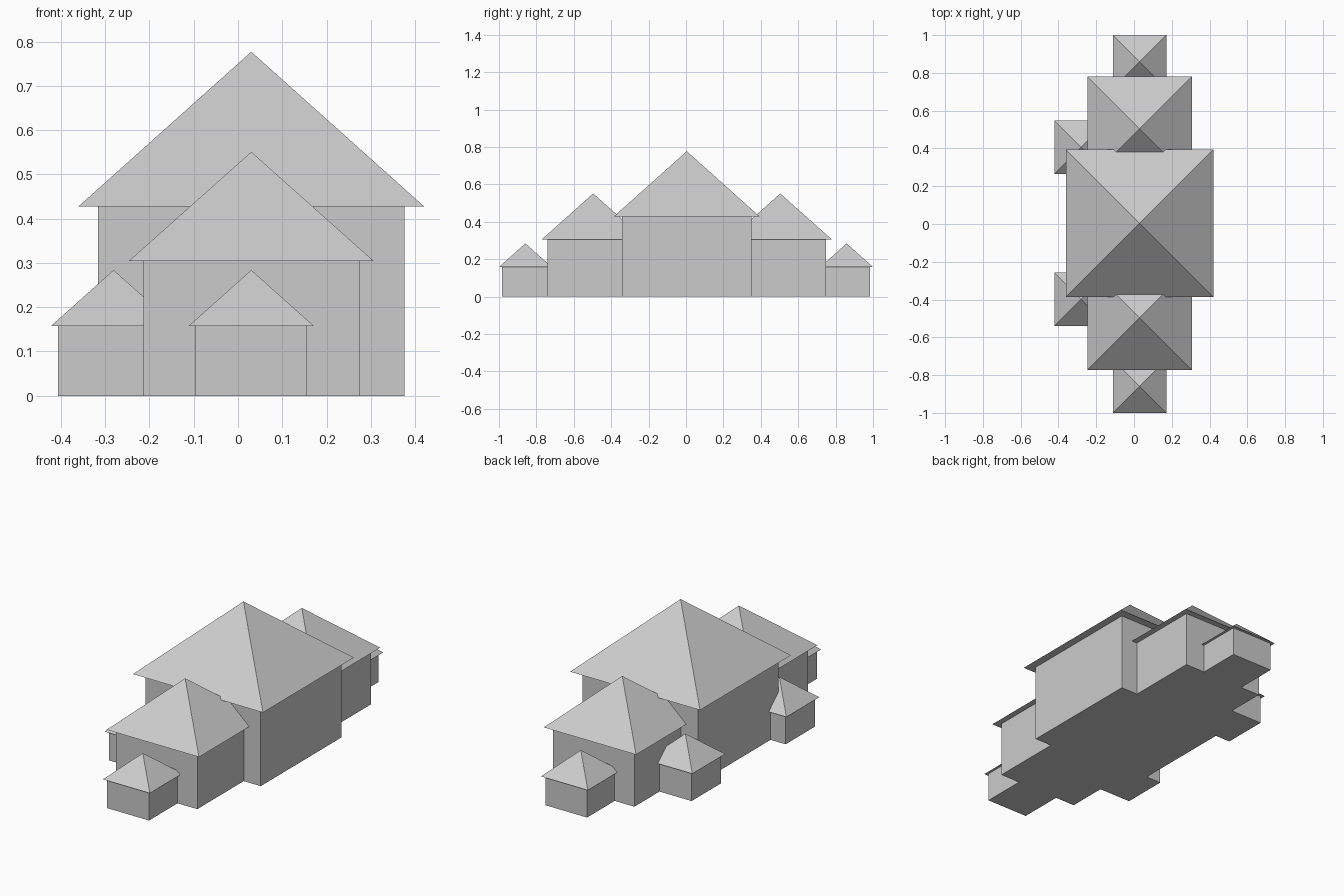
import bpy, bmesh
from mathutils import Matrix

cube = bpy.data.objects.get("Cube")
if cube:
    bpy.data.objects.remove(cube, do_unlink=True)

# One plain grey for everything
grey = bpy.data.materials.new("light_grey")
grey.use_nodes = True
colour = (0.6, 0.6, 0.6, 1)
grey.diffuse_color = colour
grey.node_tree.nodes["Principled BSDF"].inputs["Base Color"].default_value = colour


def add_object(name, bm, location):
    mesh = bpy.data.meshes.new(name)
    bm.normal_update()
    bm.to_mesh(mesh)
    bm.free()
    mesh.materials.append(grey)
    obj = bpy.data.objects.new(name, mesh)
    obj.location = location
    bpy.context.collection.objects.link(obj)


def house(name, x, y, wall_half, roof_half, eave, peak):
    # Square walls
    bm = bmesh.new()
    size = Matrix.Diagonal((2 * wall_half, 2 * wall_half, eave, 1))
    bmesh.ops.create_cube(bm, size=1, matrix=Matrix.Translation((0, 0, eave / 2)) @ size)
    add_object(name + "_walls", bm, (x, y, 0))
    # Overhanging pyramid roof with a flat underside
    bm = bmesh.new()
    corners = [bm.verts.new((sx * roof_half, sy * roof_half, 0))
               for sx, sy in ((-1, -1), (1, -1), (1, 1), (-1, 1))]
    apex = bm.verts.new((0, 0, peak - eave))
    bm.faces.new(reversed(corners))
    for i in range(4):
        bm.faces.new((corners[i], corners[(i + 1) % 4], apex))
    add_object(name + "_roof", bm, (x, y, eave))


AXIS = 0.03
SHIFT = 0.004
house("main_hall", AXIS, SHIFT, 0.346, 0.39, 0.428, 0.777)

# Wings, end porches and right side porches, front and back
for side, s in (("front", -1), ("back", 1)):
    house(side + "_wing", AXIS, s * 0.5 + SHIFT, 0.244, 0.277, 0.304, 0.551)
    house(side + "_end_porch", AXIS, s * 0.859, 0.1255, 0.141, 0.158, 0.284)
    house(side + "_side_porch", -0.281, s * 0.403 + SHIFT, 0.1255, 0.141, 0.158, 0.284)
